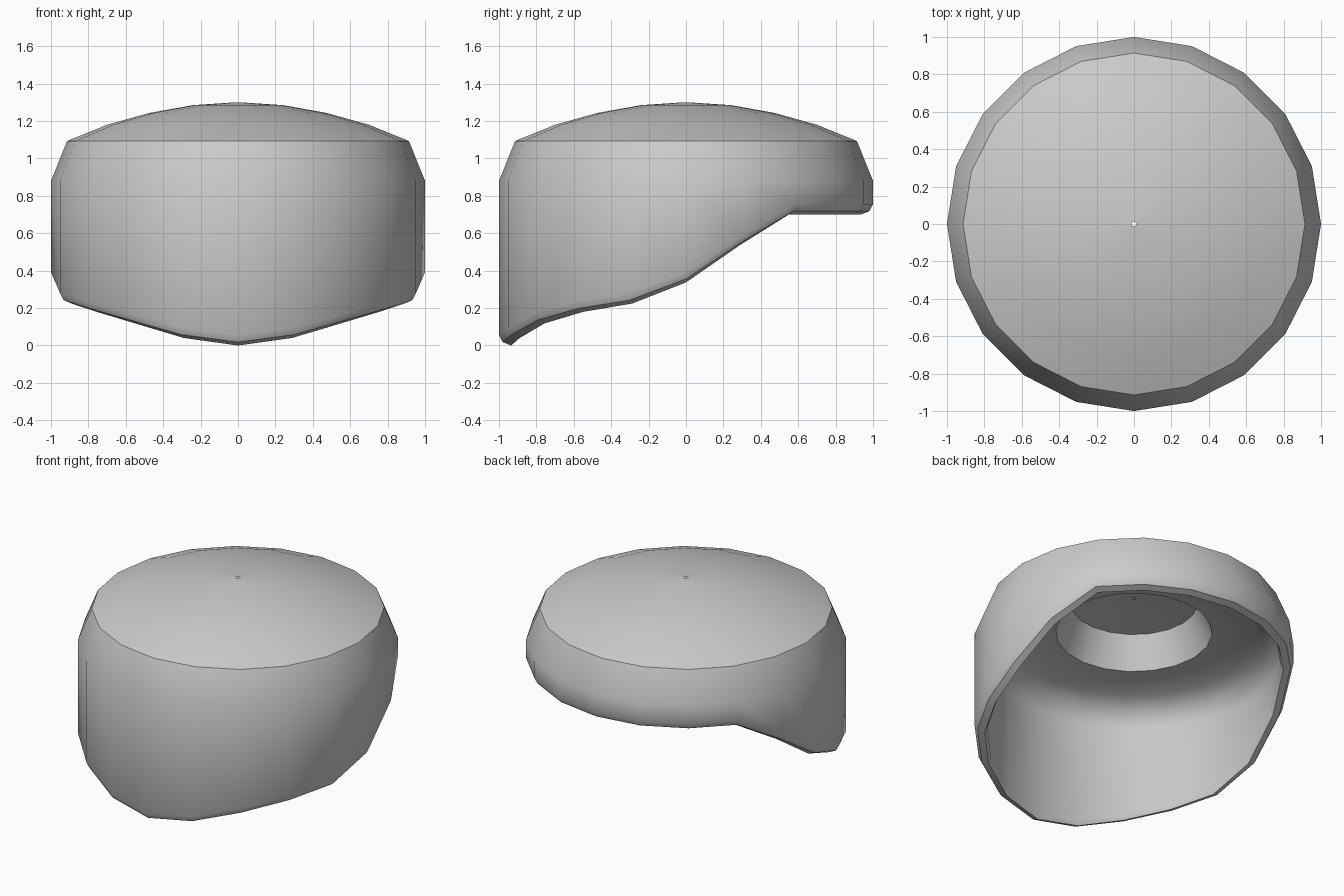
import bpy, bmesh
from math import sin, cos, radians

if "Cube" in bpy.data.objects:
    bpy.data.objects.remove(bpy.data.objects["Cube"])

SIDES = 20
# Height of the skirt's lower edge, every 18 degrees from front (-y) to back
EDGE = [0, .04, .118, .18, .224, .337, .537, .70, .70, .70, .70]

# Profile from dome centre, over the outside, round the lip, up to the inner ceiling
# (radius, height, follows_edge)
PROFILE = [
    (.013, 1.30, False), (.24, 1.285, False), (.475, 1.243, False),
    (.70, 1.18, False), (.914, 1.093, False), (1.0, .88, False),   # dome and shoulder
    (1.0, .055, True), (.98, .018, True), (.935, 0, True),         # lip
    (.92, .03, True), (.92, .77, False), (.875, .86, False),       # inner wall
    (.77, .92, False), (.49, .935, False),                         # coved ceiling
    (.40, 1.15, False), (.22, 1.17, False), (.013, 1.18, False),   # recess
]

bm = bmesh.new()


def ring(radius, height, follows):
    verts = []
    for i in range(SIDES):
        a = radians(360 * i / SIDES)
        z = height + (EDGE[min(i, SIDES - i)] if follows else 0)
        verts.append(bm.verts.new((radius * sin(a), -radius * cos(a), z)))
    return verts


# Loft the closed-section shell
rings = [ring(*p) for p in PROFILE]
for upper, lower in zip(rings, rings[1:]):
    for i in range(SIDES):
        j = (i + 1) % SIDES
        bm.faces.new((upper[i], lower[i], lower[j], upper[j]))

mesh = bpy.data.meshes.new("domed_cap")
bm.to_mesh(mesh)
bm.free()
cap = bpy.data.objects.new("domed_cap", mesh)
bpy.context.collection.objects.link(cap)

# Smooth walls, crisp dome rim and lip
bpy.context.view_layer.objects.active = cap
cap.select_set(True)
bpy.ops.object.shade_smooth_by_angle(angle=radians(38))
